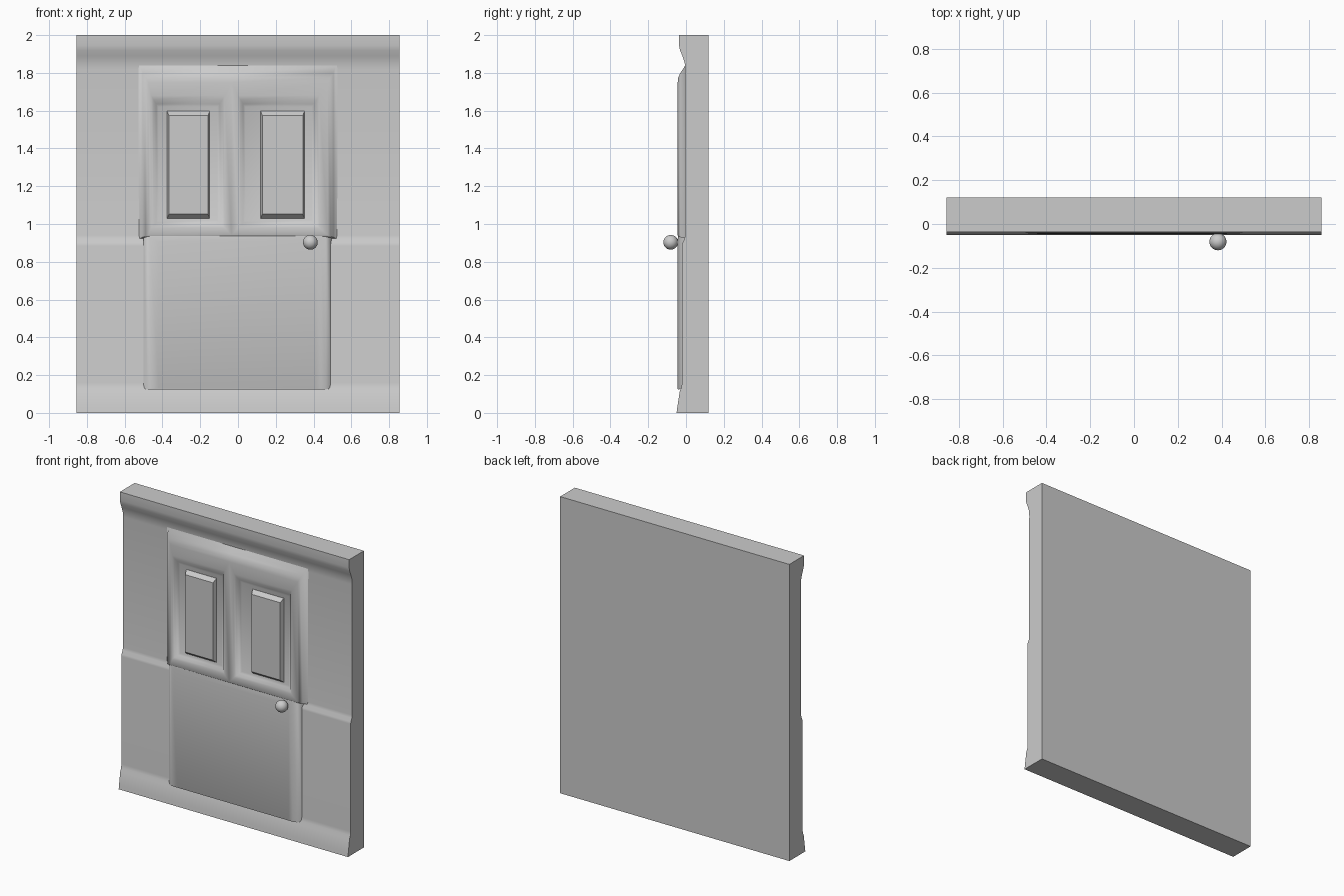
import bpy, bmesh, math

if "Cube" in bpy.data.objects:
    bpy.data.objects.remove(bpy.data.objects["Cube"])


def finish(name, bm, angle=40):
    bmesh.ops.recalc_face_normals(bm, faces=bm.faces)
    me = bpy.data.meshes.new(name)
    bm.to_mesh(me)
    bm.free()
    ob = bpy.data.objects.new(name, me)
    bpy.context.collection.objects.link(ob)
    bpy.context.view_layer.objects.active = ob
    bpy.ops.object.select_all(action='DESELECT')
    ob.select_set(True)
    if angle:
        bpy.ops.object.shade_smooth_by_angle(angle=math.radians(angle))
    return ob


def loft(name, loops, angle=40):
    """Closed solid through matching point loops, capped at both ends."""
    bm = bmesh.new()
    vs = [[bm.verts.new(p) for p in loop] for loop in loops]
    for a, b in zip(vs, vs[1:]):
        for i in range(len(a)):
            j = (i + 1) % len(a)
            bm.faces.new((a[i], a[j], b[j], b[i]))
    bm.faces.new(vs[0])
    bm.faces.new(vs[-1])
    return finish(name, bm, angle)


def relief(name, rings, angle=40):
    """Stack of rectangles (x0, x1, z0, z1, y) joined into a moulded panel."""
    return loft(name, [[(x0, y, z0), (x1, y, z0), (x1, y, z1), (x0, y, z1)]
                       for x0, x1, z0, z1, y in rings], angle)


# wall: skirting, dado step and cornice in one extruded profile (y, z)
profile = [(0.12, 0), (-0.05, 0), (-0.046, 0.03), (-0.033, 0.115), (-0.024, 0.135),
           (-0.021, 0.16), (-0.021, 0.885), (-0.019, 0.9), (-0.008, 0.92),
           (-0.005, 0.94), (-0.004, 1.82), (-0.007, 1.855), (-0.019, 1.89),
           (-0.032, 1.92), (-0.037, 1.945), (-0.037, 2.0), (0.12, 2.0)]
loft("wall", [[(x, y, z) for y, z in profile] for x in (-0.855, 0.855)])

# lower door slab
relief("door_lower", [
    (-0.50, 0.50, 0.14, 0.985, 0.0),
    (-0.50, 0.49, 0.13, 0.98, -0.022),
    (-0.48, 0.465, 0.124, 0.955, -0.036),
    (-0.465, 0.44, 0.124, 0.93, -0.043),
    (-0.42, 0.41, 0.13, 0.905, -0.046)])

# upper door: two moulded halves meeting on the centre stile
MID = -0.035


def door_half(name, side, rx0, rx1):
    def outer(x, z0, z1, y):
        return (-x, MID, z0, z1, y) if side < 0 else (MID, x, z0, z1, y)

    def recess(g, gt, y):
        return (rx0 + g, rx1 - g, 0.985 + g, 1.67 - gt, y)
    relief(name, [
        outer(0.535, 0.92, 1.85, 0.0),
        outer(0.515, 0.925, 1.83, -0.010),
        outer(0.505, 0.93, 1.80, -0.030),
        outer(0.49, 0.935, 1.775, -0.041),
        outer(0.475, 0.94, 1.75, -0.044),
        recess(-0.005, -0.01, -0.043),
        recess(0.008, 0.012, -0.036),
        recess(0.022, 0.035, -0.020),
        recess(0.034, 0.05, -0.014)], 50)


door_half("door_upper_left", -1, -0.455, -0.075)
door_half("door_upper_right", 1, 0.005, 0.425)

# raised bevelled panels inside the recesses
for name, x0, x1 in (("panel_left", -0.375, -0.15), ("panel_right", 0.12, 0.352)):
    relief(name, [
        (x0, x1, 1.03, 1.597, -0.005),
        (x0, x1, 1.03, 1.597, -0.015),
        (x0 + 0.009, x1 - 0.009, 1.052, 1.574, -0.040)], None)

# door knob
bm = bmesh.new()
bmesh.ops.create_uvsphere(bm, u_segments=24, v_segments=16, radius=0.039)
bmesh.ops.translate(bm, verts=bm.verts, vec=(0.383, -0.081, 0.903))
finish("door_knob", bm)
